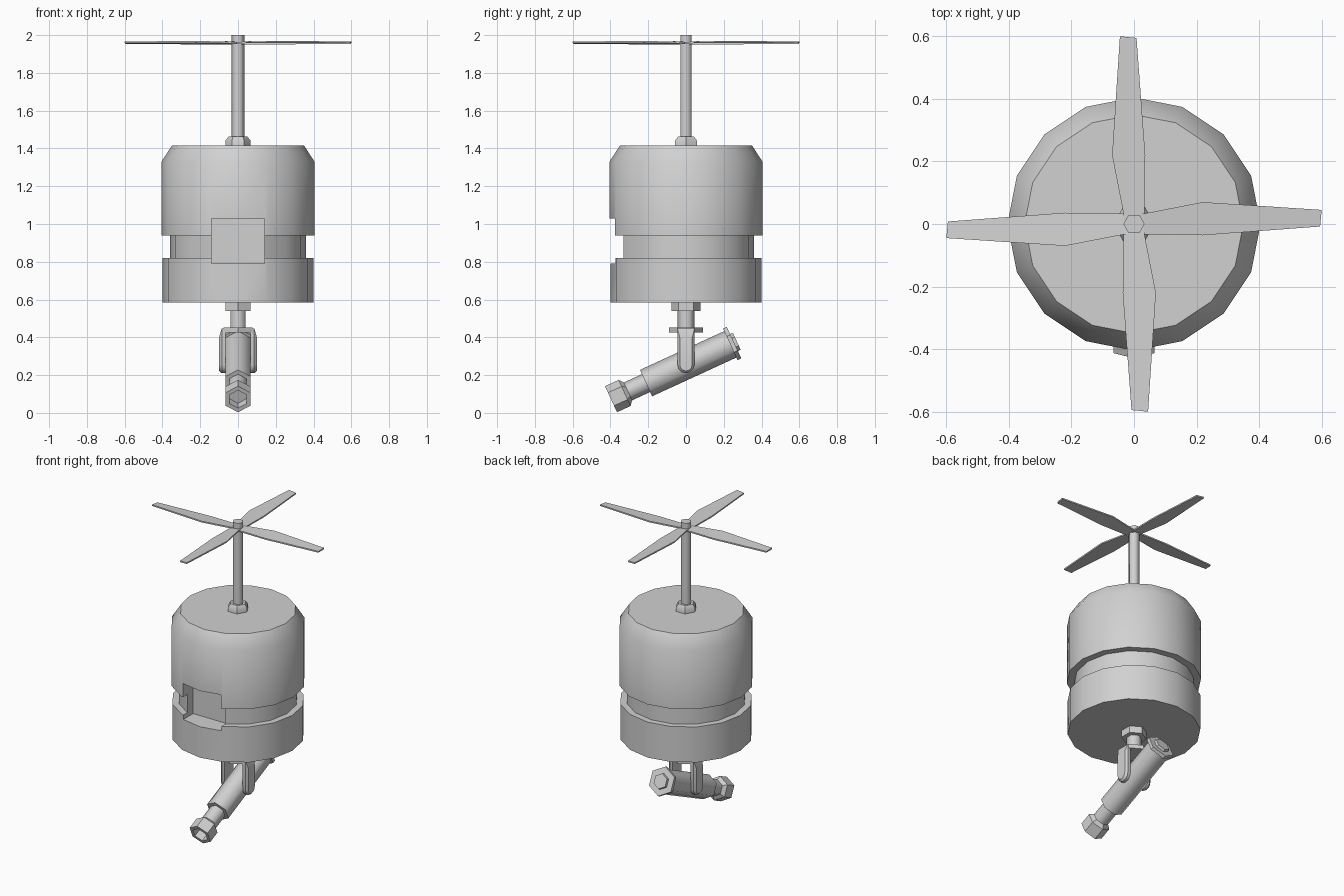
import bpy, bmesh, math
from mathutils import Matrix, Vector

cube = bpy.data.objects.get("Cube")
if cube:
    bpy.data.objects.remove(cube, do_unlink=True)

grey = bpy.data.materials.new("plain grey")
grey.use_nodes = True
grey.diffuse_color = (0.64, 0.64, 0.64, 1)
grey.node_tree.nodes["Principled BSDF"].inputs["Base Color"].default_value = (0.64, 0.64, 0.64, 1)


def finish(name, bm, matrix=None, angle=40):
    """Turn a bmesh into a named, shaded object."""
    if matrix:
        bm.transform(matrix)
    bmesh.ops.recalc_face_normals(bm, faces=bm.faces)
    me = bpy.data.meshes.new(name)
    bm.to_mesh(me)
    bm.free()
    me.materials.append(grey)
    ob = bpy.data.objects.new(name, me)
    bpy.context.collection.objects.link(ob)
    smooth(ob, angle)
    return ob


def smooth(ob, angle):
    bpy.ops.object.select_all(action='DESELECT')
    ob.select_set(True)
    bpy.context.view_layer.objects.active = ob
    bpy.ops.object.shade_smooth_by_angle(angle=math.radians(angle))


def loft(rings):
    """Skin a list of equal-length point rings and cap both ends."""
    bm = bmesh.new()
    loops = [[bm.verts.new(p) for p in ring] for ring in rings]
    n = len(loops[0])
    for a, b in zip(loops, loops[1:]):
        for i in range(n):
            j = (i + 1) % n
            bm.faces.new((a[i], a[j], b[j], b[i]))
    bm.faces.new(loops[0][::-1])
    bm.faces.new(loops[-1])
    return bm


def lathe(profile, sides, start=0.0):
    """Rings of (radius, z) around the z axis."""
    angles = [start + math.tau * i / sides for i in range(sides)]
    return loft([[(r * math.cos(a), r * math.sin(a), z) for a in angles] for r, z in profile])


# Drum body with a groove around it
body = finish("drum_body", lathe([
    (0.40, 0.585), (0.40, 0.82), (0.36, 0.82), (0.36, 0.94),
    (0.405, 0.94), (0.405, 1.33), (0.35, 1.415)], 16))

# Rectangular recess cut into the front
bm = bmesh.new()
bmesh.ops.create_cube(bm, size=1, matrix=Matrix.Translation((0, -0.385, 0.91))
                      @ Matrix.Diagonal((0.28, 0.23, 0.24, 1)))
cutter = finish("recess_cutter", bm)
cutter.hide_render = True
mod = body.modifiers.new("recess", 'BOOLEAN')
mod.operation = 'DIFFERENCE'
mod.solver = 'EXACT'
mod.object = cutter
bpy.context.view_layer.objects.active = body
bpy.ops.object.modifier_apply(modifier="recess")
bpy.data.objects.remove(cutter, do_unlink=True)
smooth(body, 40)

# Rotor shaft and its nut
finish("rotor_shaft", lathe([(0.034, 1.40), (0.034, 2.0)], 6), angle=61)
finish("shaft_nut", lathe([(0.066, 1.41), (0.066, 1.442), (0.05, 1.462)], 6))

# Four rotor blades, slightly pitched
outline = [(0.0, 0.03), (0.03, 0.033), (0.22, 0.07), (0.6, 0.045),
           (0.595, -0.008), (0.22, -0.036), (0.03, -0.033), (0.0, -0.03)]
for i in range(4):
    rings = [[(x, y, 1.96 + h + 0.08 * y) for x, y in outline] for h in (-0.006, 0.003)]
    finish(f"rotor_blade_{i + 1}", loft(rings), Matrix.Rotation(i * math.pi / 2, 4, 'Z'), 20)

# Hanging mount: collar, stem and yoke plate
QUARTER = math.pi / 2
finish("mount_collar", lathe([(0.077, 0.59), (0.077, 0.54)], 6, QUARTER))
finish("mount_stem", lathe([(0.046, 0.55), (0.046, 0.44)], 6, QUARTER), angle=61)
finish("yoke_plate", lathe([(0.09, 0.452), (0.09, 0.426)], 6, QUARTER))

# Yoke arms with rounded lower ends and bevelled outer faces
PIVOT = 0.255


def arm_ring(x, r, top):
    pts = [(r * math.cos(a), PIVOT + r * math.sin(a))
           for a in [math.pi + math.pi * k / 6 for k in range(7)]]
    return [(x, y, z) for y, z in [(-r, top)] + pts + [(r, top)]]


for side, label in ((1, "left"), (-1, "right")):
    finish(f"yoke_arm_{label}", loft([
        arm_ring(side * 0.066, 0.045, 0.448), arm_ring(side * 0.086, 0.045, 0.448),
        arm_ring(side * 0.10, 0.033, 0.40)]), angle=31)

# Tilted barrel parts, lathed along z and laid along the tilted axis
axis = Vector((0, math.cos(math.radians(24.7)), math.sin(math.radians(24.7))))
lay = Matrix.Translation((0, 0, PIVOT)) @ Matrix.Rotation(math.radians(24.7 - 90), 4, 'X')
finish("barrel_tube", lathe([(0.077, -0.233), (0.077, 0.265)], 6, QUARTER), lay, 61)
finish("barrel_rear_flange", lathe([(0.092, 0.258), (0.092, 0.28)], 6, QUARTER), lay)
finish("barrel_rear_cap", lathe([(0.052, 0.275), (0.048, 0.296)], 6, QUARTER), lay)
finish("barrel_neck", lathe([(0.052, -0.35), (0.052, -0.225)], 6, QUARTER), lay, 61)
finish("nozzle", lathe([
    (0.052, -0.338), (0.076, -0.358), (0.076, -0.437),
    (0.052, -0.437), (0.052, -0.375)], 6, QUARTER), lay)
